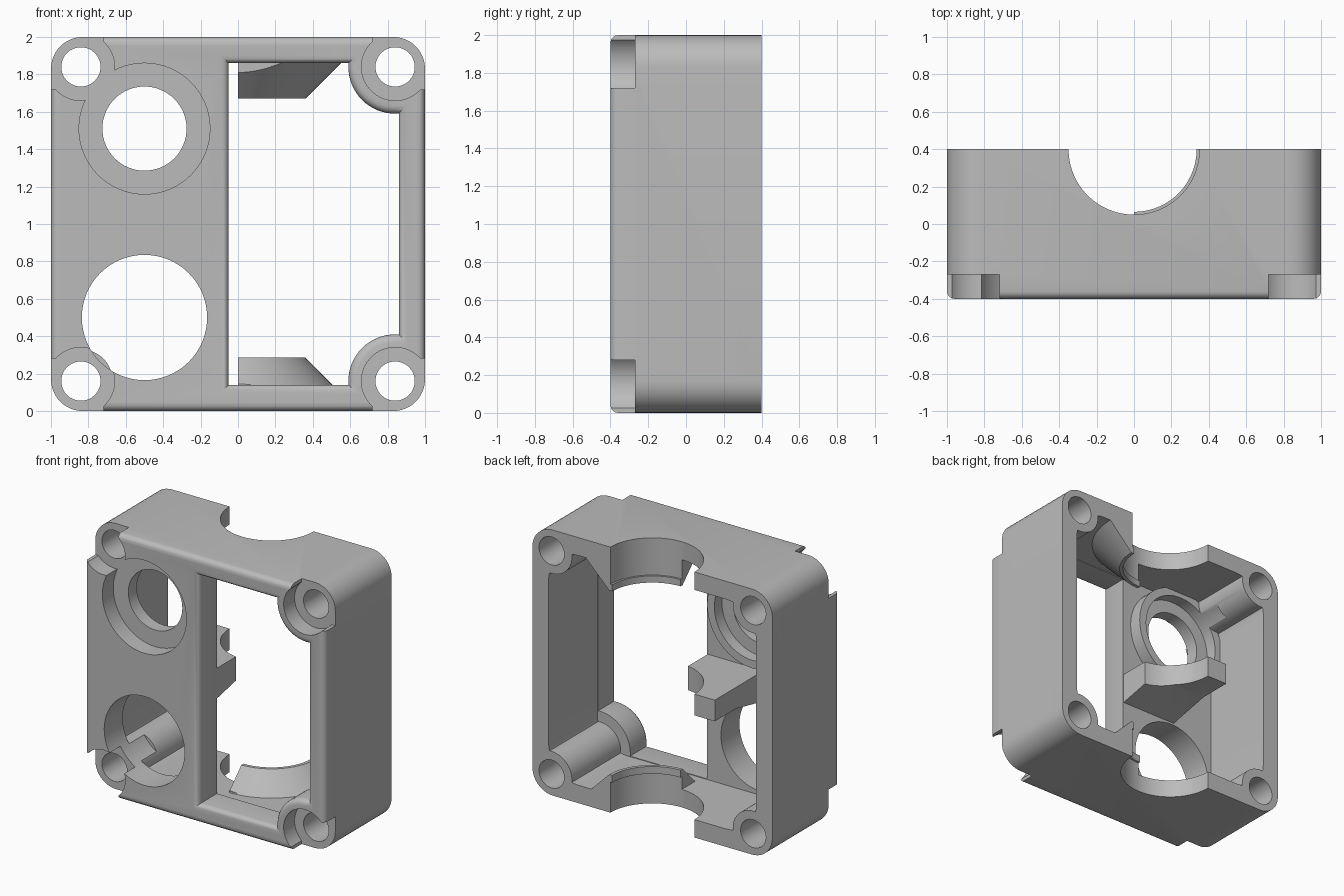
import bpy, bmesh
from math import sin, cos, pi, radians

default = bpy.data.objects.get("Cube")
if default:
    bpy.data.objects.remove(default, do_unlink=True)

FRONT, BACK, FLOOR, INNER = -0.4, 0.4, -0.27, -0.18
CORNERS = [(sx * 0.84, 1 + sz * 0.84) for sx in (-1, 1) for sz in (-1, 1)]


def finish(bm, name):
    bmesh.ops.recalc_face_normals(bm, faces=bm.faces[:])
    mesh = bpy.data.meshes.new(name)
    bm.to_mesh(mesh)
    bm.free()
    ob = bpy.data.objects.new(name, mesh)
    bpy.context.collection.objects.link(ob)
    return ob


def prism(name, profile, axis, start, end):
    """Extrude a 2D profile along x, y or z."""
    place = {"x": lambda a, b, t: (t, a, b),
             "y": lambda a, b, t: (a, t, b),
             "z": lambda a, b, t: (a, b, t)}[axis]
    bm = bmesh.new()
    rings = [[bm.verts.new(place(a, b, t)) for a, b in profile] for t in (start, end)]
    n = len(profile)
    for ring in rings:
        bm.faces.new(ring)
    for i in range(n):
        j = (i + 1) % n
        bm.faces.new((rings[0][i], rings[0][j], rings[1][j], rings[1][i]))
    return finish(bm, name)


def circle(cx, cy, r, n=64):
    return [(cx + r * cos(2 * pi * i / n), cy + r * sin(2 * pi * i / n)) for i in range(n)]


def rect(x0, y0, x1, y1):
    return [(x0, y0), (x1, y0), (x1, y1), (x0, y1)]


def rounded_square(half, r, steps=10):
    pts = []
    for k, (sx, sz) in enumerate([(1, 1), (-1, 1), (-1, -1), (1, -1)]):
        for i in range(steps + 1):
            a = pi / 2 * (k + i / steps)
            pts.append((sx * (half - r) + r * cos(a), 1 + sz * (half - r) + r * sin(a)))
    return pts


def combine(target, tool, operation="DIFFERENCE"):
    """Boolean the tool into the target and discard the tool."""
    mod = target.modifiers.new("combine", "BOOLEAN")
    mod.operation, mod.solver, mod.object = operation, "EXACT", tool
    graph = bpy.context.evaluated_depsgraph_get()
    graph.update()
    mesh = bpy.data.meshes.new_from_object(target.evaluated_get(graph))
    target.modifiers.clear()
    target.data = mesh
    bpy.data.objects.remove(tool, do_unlink=True)


def bore(target, x, z, r, start, end):
    combine(target, prism("bore", circle(x, z, r), "y", start, end))


def collar(z_wall, z_tip, r_wall, r_tip):
    """Half cone around the shaft opening, only on the +x side."""
    bm = bmesh.new()
    rings = [[bm.verts.new((a, b, z)) for a, b in circle(0, BACK, r, 96)]
             for z, r in ((z_wall, r_wall), (z_tip, r_tip))]
    for ring in rings:
        bm.faces.new(ring)
    for i in range(96):
        j = (i + 1) % 96
        bm.faces.new((rings[0][i], rings[0][j], rings[1][j], rings[1][i]))
    cone = finish(bm, "collar")
    combine(cone, prism("half", rect(-1, -1, 0, 2), "z", -1, 3))
    return cone


# Inner hollow, with the solid inner features taken out of it
hollow = prism("hollow", rounded_square(0.865, 0.25), "y", INNER, 0.6)
for x, z in CORNERS:
    combine(hollow, prism("post", circle(x, z, 0.17), "y", -1, 1))
combine(hollow, collar(1.91, 1.67, 0.60, 0.36))
combine(hollow, collar(0.09, 0.285, 0.555, 0.36))
combine(hollow, prism("ring_boss", circle(-0.5, 1.51, 0.38), "y", -0.5, -0.08))
bracket_side = [(-0.5, 0.84), (INNER, 0.85), (0.15, 0.92), (0.8, 0.92), (0.8, 1.08), (-0.5, 1.08)]
combine(hollow, prism("bracket", bracket_side, "x", -0.52, -0.055))

# Front window, leaving the round screw seats on its outer side
window = prism("window", rect(-0.05, 0.14, 0.86, 1.86), "y", -0.6, -0.1)
for x, z in CORNERS[2:]:
    combine(window, prism("seat", circle(x, z, 0.25), "y", -1, 1))

housing = prism("housing", rounded_square(1.0, 0.17), "y", FRONT, BACK)
combine(housing, hollow)
combine(housing, window)

# Round the front edges
bm = bmesh.new()
bm.from_mesh(housing.data)
edges = [e for e in bm.edges
         if all(v.co.y < FRONT + 0.001 for v in e.verts)
         and len(e.link_faces) == 2 and e.calc_face_angle() > 0.5]
bmesh.ops.bevel(bm, geom=edges, offset=0.04, segments=4, profile=0.5,
                affect="EDGES", clamp_overlap=False)
bm.to_mesh(housing.data)
bm.free()

# Corner screw recesses and through holes
for x, z in CORNERS:
    bore(housing, x, z, 0.18, -0.6, FLOOR)
    sx, sz = (1 if x > 0 else -1), (1 if z > 1 else -1)
    xs, zs = sorted((sx * 0.72, sx * 1.2)), sorted((1 + sz * 0.72, 1 + sz * 1.2))
    combine(housing, prism("recess", rect(xs[0], zs[0], xs[1], zs[1]), "y", -0.6, FLOOR))
    bore(housing, x, z, 0.105, -1, 1)

# Large hole, and the stepped hole above it
bore(housing, -0.5, 0.5, 0.335, -0.6, 0.0)
bore(housing, -0.5, 1.51, 0.35, -0.6, FLOOR)
bore(housing, -0.5, 1.51, 0.225, -0.6, 0.1)
bore(housing, -0.5, 1.51, 0.32, -0.17, 0.1)

# Shaft opening along z, slightly narrower at the collar tips
for r, low, high in ((0.335, -0.5, 2.5), (0.35, 1.72, 2.6), (0.35, -0.6, 0.23), (0.35, 0.7, 1.3)):
    combine(housing, prism("shaft", circle(0, BACK, r, 96), "z", low, high))

# Single grey finish
grey = bpy.data.materials.new("plain_grey")
grey.use_nodes = True
color = (0.5, 0.5, 0.5, 1)
grey.diffuse_color = color
grey.node_tree.nodes["Principled BSDF"].inputs["Base Color"].default_value = color
housing.data.materials.clear()
housing.data.materials.append(grey)
for poly in housing.data.polygons:
    poly.material_index = 0

bpy.ops.object.select_all(action="DESELECT")
housing.select_set(True)
bpy.context.view_layer.objects.active = housing
bpy.ops.object.shade_smooth_by_angle(angle=radians(30))
